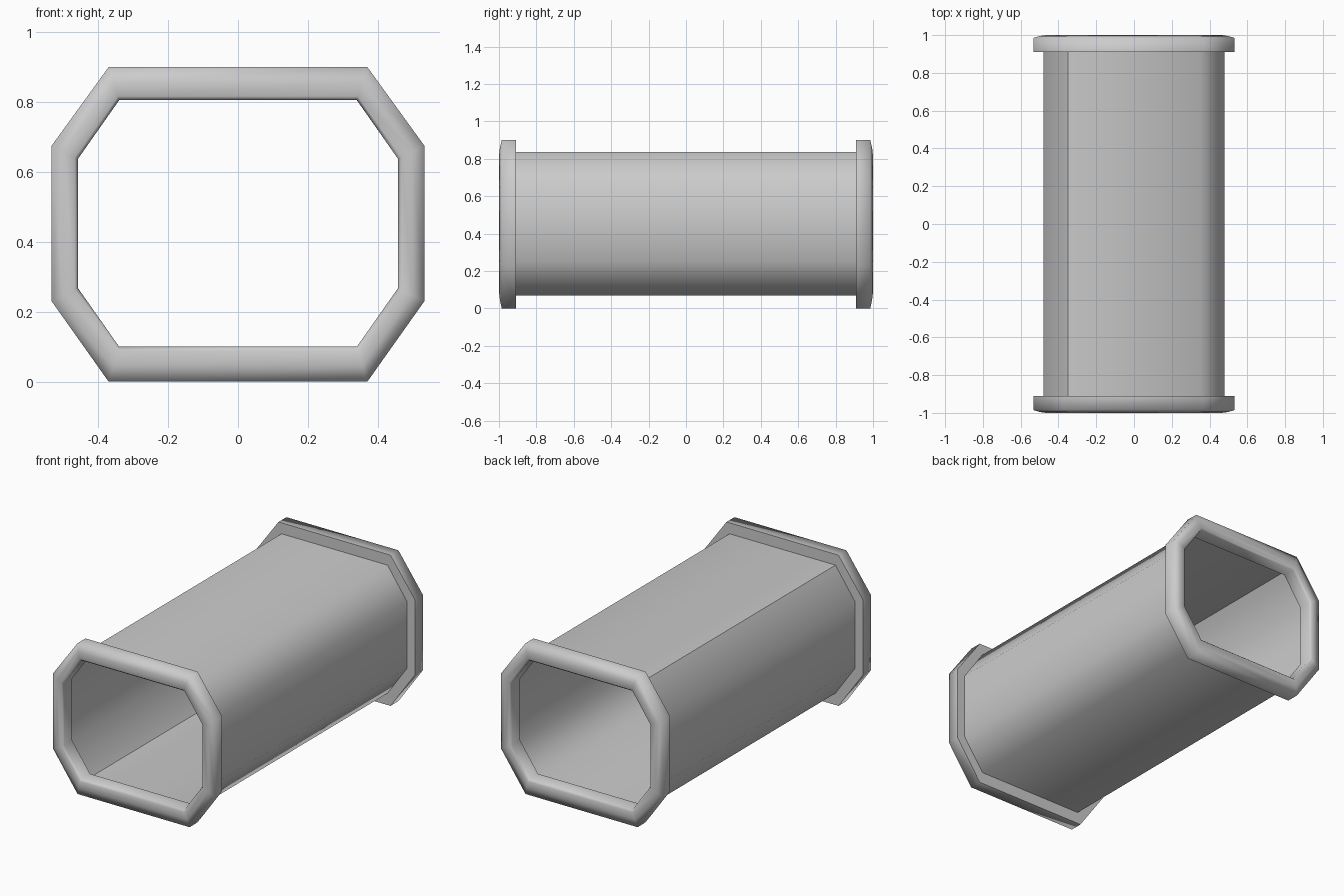
import bpy, bmesh, math

if "Cube" in bpy.data.objects:
    bpy.data.objects.remove(bpy.data.objects["Cube"])


def octagon(half_w, flat_x, top, bottom, side_top, side_bottom):
    right = [(flat_x, bottom), (half_w, side_bottom), (half_w, side_top), (flat_x, top)]
    return right + [(-x, z) for x, z in reversed(right)]


def loft(name, rings, close=False, sharp=None):
    bm = bmesh.new()
    loops = [[bm.verts.new(p) for p in ring] for ring in rings]
    pairs = list(zip(loops, loops[1:]))
    if close:
        pairs.append((loops[-1], loops[0]))
    for a, b in pairs:
        for i in range(len(a)):
            j = (i + 1) % len(a)
            bm.faces.new((a[i], a[j], b[j], b[i]))
    bmesh.ops.recalc_face_normals(bm, faces=bm.faces)
    if not close:
        # open sheet: make its outside face outward
        f = max(bm.faces, key=lambda q: q.calc_center_median().z)
        f.normal_update()
        if f.normal.z < 0:
            bmesh.ops.reverse_faces(bm, faces=bm.faces)
    for f in bm.faces:
        f.smooth = True
    for e in bm.edges:
        if sharp and sharp(e):
            e.smooth = False
    me = bpy.data.meshes.new(name)
    bm.to_mesh(me)
    bm.free()
    ob = bpy.data.objects.new(name, me)
    bpy.context.collection.objects.link(ob)
    return ob


# octagonal outlines: rim outside, rim opening, tube wall
outer = octagon(0.533, 0.37, 0.90, 0.0, 0.675, 0.23)
inner = octagon(0.458, 0.34, 0.805, 0.10, 0.637, 0.268)
wall = octagon(0.48, 0.35, 0.835, 0.07, 0.65, 0.255)

# thin tube wall, with hard seams along the left top and bottom corners
loft("tube_wall", [[(x, y, z) for x, z in wall] for y in (-0.95, 0.0, 0.95)],
     sharp=lambda e: all(abs(v.co.x + 0.35) < 0.01 for v in e.verts)
     and abs(e.verts[0].co.y - e.verts[1].co.y) > 0.1)

# beaded end rims: (blend from outside to opening, distance along the tube)
section = [(0, 0.91), (0, 0.985), (0.45, 0.995), (0.88, 1.0), (1, 0.985), (1, 0.91)]
for name, side in (("front_rim", -1), ("back_rim", 1)):
    rings = [[(a[0] + (b[0] - a[0]) * t, side * y, a[1] + (b[1] - a[1]) * t)
              for a, b in zip(outer, inner)] for t, y in section]
    rim = loft(name, rings, close=True,
               sharp=lambda e: e.calc_face_angle(0) > math.radians(75))
